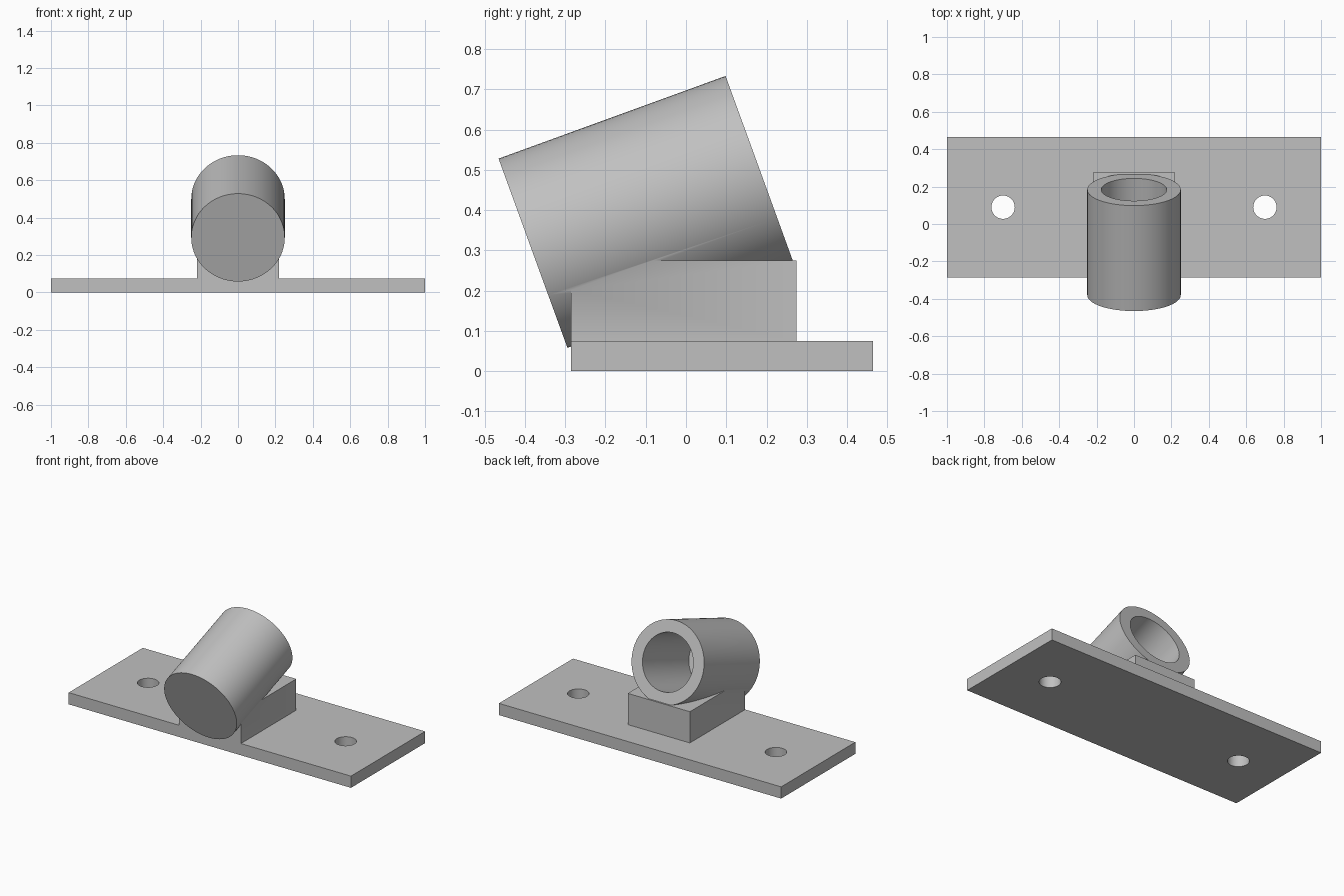
import bpy
from math import radians
from mathutils import Vector

cube = bpy.data.objects.get("Cube")
if cube:
    bpy.data.objects.remove(cube, do_unlink=True)

grey = bpy.data.materials.new("plain grey")
grey.use_nodes = True
grey.diffuse_color = (0.53, 0.53, 0.53, 1)
grey.node_tree.nodes["Principled BSDF"].inputs["Base Color"].default_value = grey.diffuse_color


def finish(name):
    obj = bpy.context.object
    obj.name = name
    bpy.ops.object.transform_apply(location=True, rotation=True, scale=True)
    obj.data.materials.append(grey)
    return obj


def box(name, low, high):
    low, high = Vector(low), Vector(high)
    bpy.ops.mesh.primitive_cube_add(size=1, location=(low + high) / 2)
    bpy.context.object.scale = high - low
    return finish(name)


def cylinder(name, radius, depth, location, tilt=0, sides=96):
    bpy.ops.mesh.primitive_cylinder_add(vertices=sides, radius=radius, depth=depth,
                                        location=location, rotation=(tilt, 0, 0))
    return finish(name)


def combine(target, tool, operation):
    """Apply a boolean and discard the tool."""
    tool.hide_render = True
    mod = target.modifiers.new(operation, "BOOLEAN")
    mod.operation, mod.solver, mod.object = operation, "EXACT", tool
    bpy.ops.object.select_all(action="DESELECT")
    target.select_set(True)
    bpy.context.view_layer.objects.active = target
    bpy.ops.object.modifier_apply(modifier=mod.name)
    bpy.data.objects.remove(tool, do_unlink=True)


# Flat mounting plate with two screw holes
bracket = box("mounting_bracket", (-1, -0.285, 0), (1, 0.465, 0.075))
for x in (-0.7, 0.7):
    combine(bracket, cylinder("screw_hole", 0.0625, 0.4, (x, 0.09, 0), sides=48), "DIFFERENCE")

# Saddle block, flush with the plate's front edge
combine(bracket, box("saddle_block", (-0.22, -0.285, 0.03), (0.22, 0.275, 0.275)), "UNION")

# Tilted socket: closed at the front, open at the raised rear end
length, bore_depth = 0.6, 0.5
closed_end = Vector((0, -0.38, 0.293))
tilt = radians(-70)
axis = Vector((0, -1, 0))
axis = Vector((0, 0.94, 0.342)).normalized()
combine(bracket, cylinder("socket_tube", 0.25, length, closed_end + axis * length / 2, tilt), "UNION")

# Blind bore, cut well past the open end
start, end = length - bore_depth, length + 0.2
combine(bracket, cylinder("socket_bore", 0.175, end - start,
                          closed_end + axis * (start + end) / 2, tilt), "DIFFERENCE")

bpy.ops.object.shade_smooth_by_angle(angle=radians(30))
